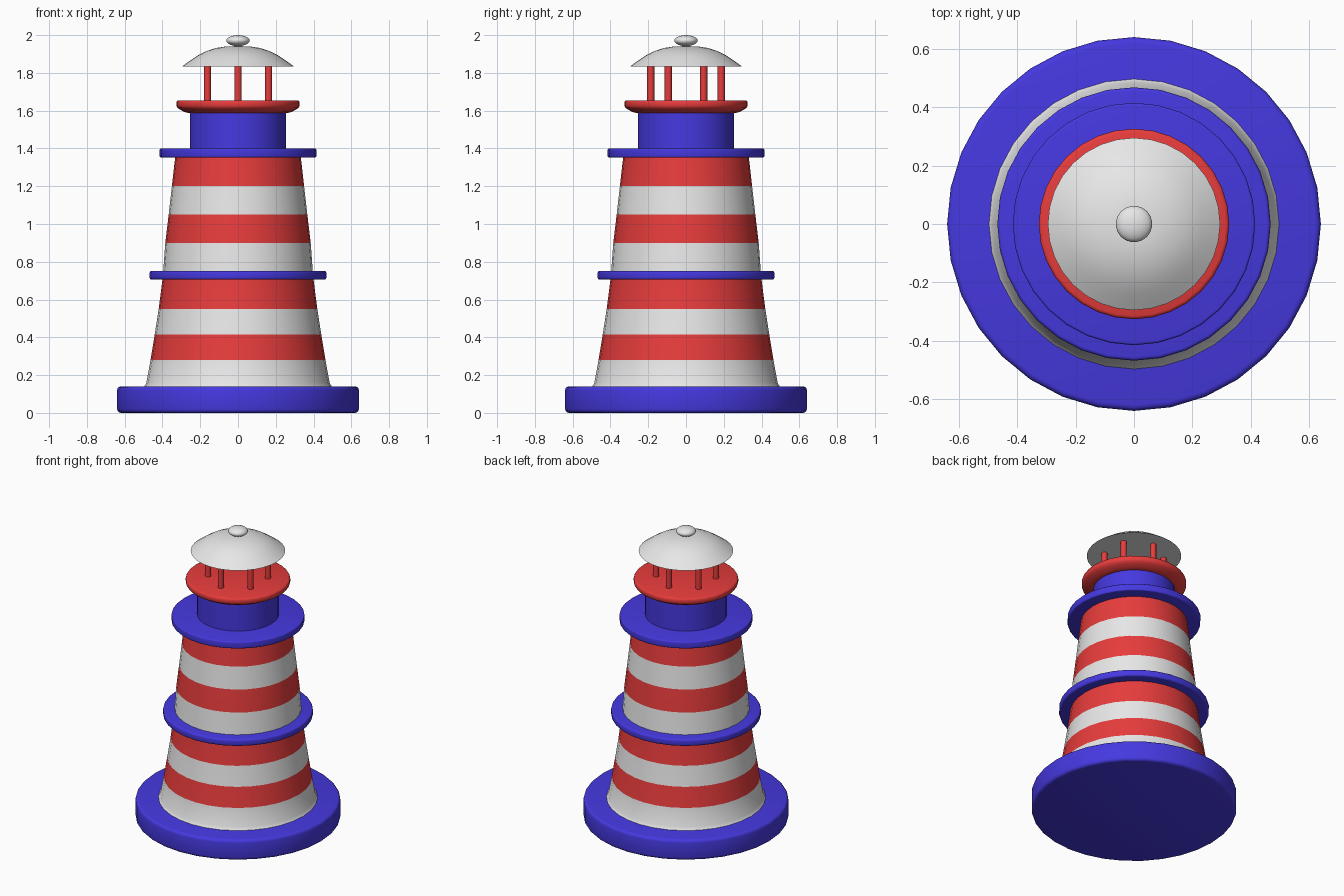
import bpy, bmesh
from math import sin, cos, pi, radians

cube = bpy.data.objects.get("Cube")
if cube:
    bpy.data.objects.remove(cube, do_unlink=True)

SEGMENTS = 32


def material(name, rgb):
    m = bpy.data.materials.new(name)
    m.use_nodes = True
    m.diffuse_color = (*rgb, 1)
    m.node_tree.nodes["Principled BSDF"].inputs["Base Color"].default_value = (*rgb, 1)
    return m


red = material("red", (0.8, 0.045, 0.045))
white = material("white", (0.8, 0.8, 0.8))
blue = material("blue", (0.06, 0.04, 0.74))


def lathe(name, profile, mats, sides=SEGMENTS, center=(0, 0), band_of=None):
    """Revolve (radius, z) points, listed bottom to top, and cap open ends."""
    bm = bmesh.new()
    rows = []
    for r, z in profile:
        if r == 0:
            rows.append([bm.verts.new((0, 0, z))] * sides)
        else:
            rows.append([bm.verts.new((r * cos(2 * pi * k / sides),
                                       r * sin(2 * pi * k / sides), z))
                         for k in range(sides)])
    for i, (low, high) in enumerate(zip(rows, rows[1:])):
        for k in range(sides):
            n = (k + 1) % sides
            loop = list(dict.fromkeys((low[k], low[n], high[n], high[k])))
            face = bm.faces.new(loop)
            face.material_index = band_of(i) if band_of else 0
    if profile[0][0]:
        bm.faces.new(rows[0][::-1])
    if profile[-1][0]:
        bm.faces.new(rows[-1])
    mesh = bpy.data.meshes.new(name)
    bm.to_mesh(mesh)
    bm.free()
    for m in mats:
        mesh.materials.append(m)
    obj = bpy.data.objects.new(name, mesh)
    obj.location = (*center, 0)
    bpy.context.collection.objects.link(obj)
    bpy.ops.object.select_all(action="DESELECT")
    obj.select_set(True)
    bpy.context.view_layer.objects.active = obj
    bpy.ops.object.shade_smooth_by_angle(angle=radians(40))
    return obj


def disc(name, radius, bottom, top, edge, mat):
    """Flat disc with rounded rims."""
    corner = [(edge * (1 - cos(a)), edge * (1 - sin(a)))
              for a in (0, pi / 6, pi / 3, pi / 2)]
    lower = [(radius - dr, bottom + dz) for dr, dz in reversed(corner)]
    upper = [(radius - dr, top - dz) for dr, dz in corner]
    return lathe(name, lower + upper, [mat])


# Blue base and walkways
disc("base", 0.64, 0, 0.14, 0.02, blue)
disc("middle_walkway", 0.468, 0.705, 0.752, 0.012, blue)
disc("upper_walkway", 0.415, 1.352, 1.4, 0.008, blue)

# Striped tower: flared foot, then alternating white and red bands
tower = [(0.5, 0.135), (0.493, 0.145), (0.485, 0.16), (0.463, 0.28), (0.441, 0.415),
         (0.42, 0.55), (0.398, 0.72), (0.385, 0.9), (0.367, 1.05),
         (0.35, 1.2), (0.332, 1.36)]
lathe("striped_tower", tower, [white, red],
      band_of=lambda i: 0 if i < 3 else (i - 2) % 2)

# Lantern room drum and red balcony
lathe("drum", [(0.255, 1.39), (0.255, 1.6)], [blue])
lathe("balcony", [(0.262, 1.588), (0.285, 1.593), (0.305, 1.605), (0.321, 1.615),
                  (0.326, 1.625), (0.326, 1.645), (0.322, 1.652), (0.314, 1.655)], [red])

# Six posts around the lantern
for k in range(6):
    a = pi / 6 + k * pi / 3
    lathe(f"post_{k + 1}", [(0.019, 1.645), (0.019, 1.845)], [red], 12,
          (0.187 * cos(a), 0.187 * sin(a)))

# Domed roof with a flattened ball on top
lathe("roof", [(0.295, 1.835), (0.265, 1.857), (0.235, 1.878), (0.2, 1.9),
               (0.16, 1.918), (0.115, 1.932), (0.07, 1.939), (0, 1.942)], [white])
ball = [(0 if i in (0, 10) else 0.062 * sin(pi * i / 10),
         1.971 - 0.029 * cos(pi * i / 10)) for i in range(11)]
lathe("roof_ball", ball, [white])
